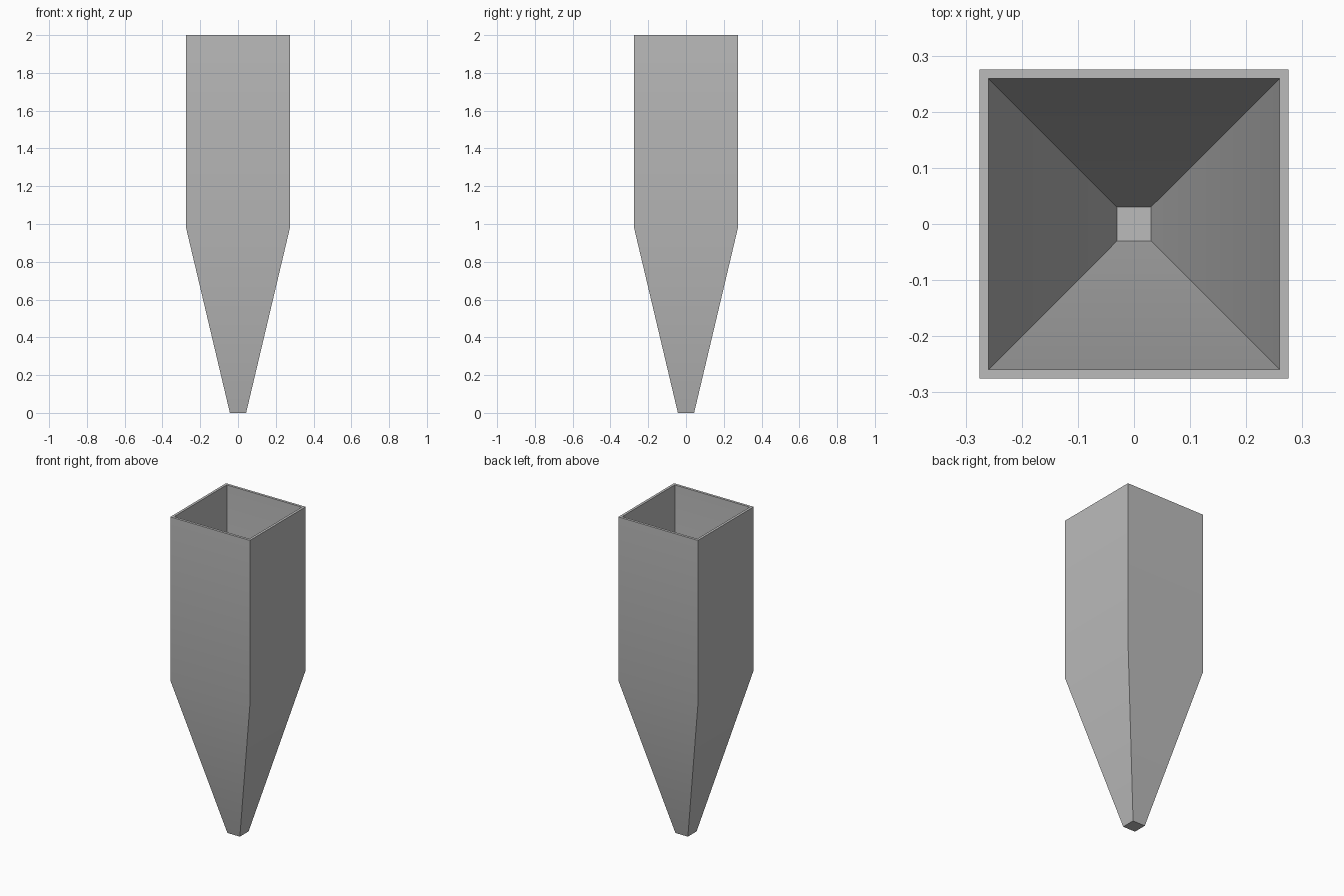
import bpy
import bmesh
import math

cube = bpy.data.objects.get("Cube")
if cube:
    bpy.data.objects.remove(cube, do_unlink=True)

# Single grey material
GREY = (0.5, 0.5, 0.5, 1.0)
grey = bpy.data.materials.new("plain grey")
grey.use_nodes = True
grey.diffuse_color = GREY
grey.node_tree.nodes["Principled BSDF"].inputs["Base Color"].default_value = GREY


def square_ring(bm, half, z):
    """Add the four corners of a centred square at height z."""
    corners = ((-1, -1), (1, -1), (1, 1), (-1, 1))
    return [bm.verts.new((half * x, half * y, z)) for x, y in corners]


# Wall profile: outside from tip to rim, then inside from rim to floor
WALL = 0.016
profile = [(0.043, 0), (0.275, 0.98), (0.275, 2),
           (0.275 - WALL, 2), (0.275 - WALL, 0.982), (0.03, WALL)]

bm = bmesh.new()
rings = [square_ring(bm, half, z) for half, z in profile]
for low, high in zip(rings, rings[1:]):
    for i in range(4):
        j = (i + 1) % 4
        bm.faces.new((low[i], low[j], high[j], high[i]))

# Closed tip and inner floor
bm.faces.new(rings[0][::-1])
bm.faces.new(rings[-1])
bmesh.ops.recalc_face_normals(bm, faces=bm.faces)

mesh = bpy.data.meshes.new("tapered_square_shell")
bm.to_mesh(mesh)
bm.free()
mesh.materials.append(grey)
shell = bpy.data.objects.new("tapered_square_shell", mesh)
bpy.context.collection.objects.link(shell)

# Soft bend at the taper, sharp corners
bpy.context.view_layer.objects.active = shell
shell.select_set(True)
bpy.ops.object.shade_smooth_by_angle(angle=math.radians(30))
